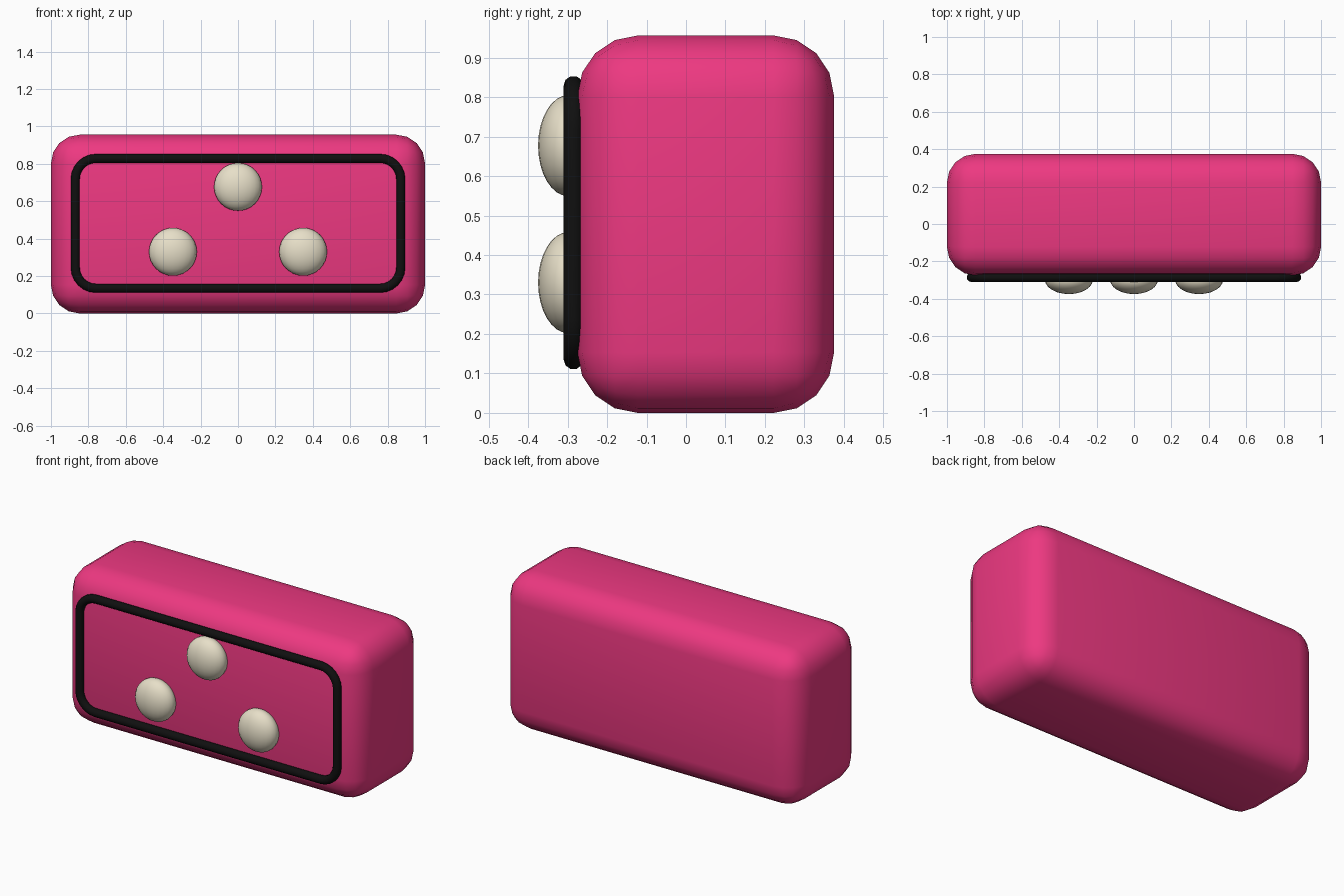
import bpy
from math import sin, cos, pi, radians

if "Cube" in bpy.data.objects:
    bpy.data.objects.remove(bpy.data.objects["Cube"])


def paint(obj, name, rgb):
    mat = bpy.data.materials.get(name) or bpy.data.materials.new(name)
    mat.diffuse_color = (*rgb, 1)
    mat.use_nodes = True
    mat.node_tree.nodes["Principled BSDF"].inputs["Base Color"].default_value = mat.diffuse_color
    obj.data.materials.append(mat)


# Body: rounded box
bpy.ops.mesh.primitive_cube_add(size=1, location=(0, 0.05, 0.478))
body = bpy.context.object
body.name = "body"
body.scale = (2, 0.65, 0.956)
bpy.ops.object.transform_apply(location=False, rotation=False, scale=True)
bevel = body.modifiers.new("rounding", 'BEVEL')
bevel.width = 0.153
bevel.segments = 4
bpy.ops.object.modifier_apply(modifier=bevel.name)
bpy.ops.object.shade_smooth()
paint(body, "pink", (0.85, 0.04, 0.22))

# Front trim: round tube along a rounded rectangle
half_w, half_h, r, steps = 0.87, 0.347, 0.11, 6
points = []
for k, (sx, sz) in enumerate([(1, 1), (-1, 1), (-1, -1), (1, -1)]):
    for i in range(steps + 1):
        a = (k + i / steps) * pi / 2
        points.append((sx * (half_w - r) + r * cos(a), 0,
                       sz * (half_h - r) + r * sin(a)))
curve = bpy.data.curves.new("front_trim", 'CURVE')
curve.dimensions = '3D'
curve.bevel_depth = 0.025
curve.bevel_resolution = 3
spline = curve.splines.new('POLY')
spline.points.add(len(points) - 1)
for p, co in zip(spline.points, points):
    p.co = (*co, 1)
spline.use_cyclic_u = True
trim = bpy.data.objects.new("front_trim", curve)
trim.location = (0, -0.285, 0.482)
bpy.context.collection.objects.link(trim)
bpy.ops.object.select_all(action='DESELECT')
trim.select_set(True)
bpy.context.view_layer.objects.active = trim
bpy.ops.object.convert(target='MESH')
trim = bpy.context.object
bpy.ops.object.shade_smooth_by_angle(angle=radians(60))
paint(trim, "black", (0.005, 0.005, 0.005))

# Three flattened domes on the front
for name, x, z in [("top_knob", 0, 0.677), ("left_knob", -0.348, 0.33),
                   ("right_knob", 0.348, 0.33)]:
    bpy.ops.mesh.primitive_uv_sphere_add(segments=24, ring_count=16, radius=0.128,
                                         location=(x, -0.298, z))
    knob = bpy.context.object
    knob.name = name
    knob.scale = (1, 0.6, 1)
    bpy.ops.object.transform_apply(location=False, rotation=False, scale=True)
    bpy.ops.object.shade_smooth()
    paint(knob, "cream", (0.8, 0.74, 0.58))
